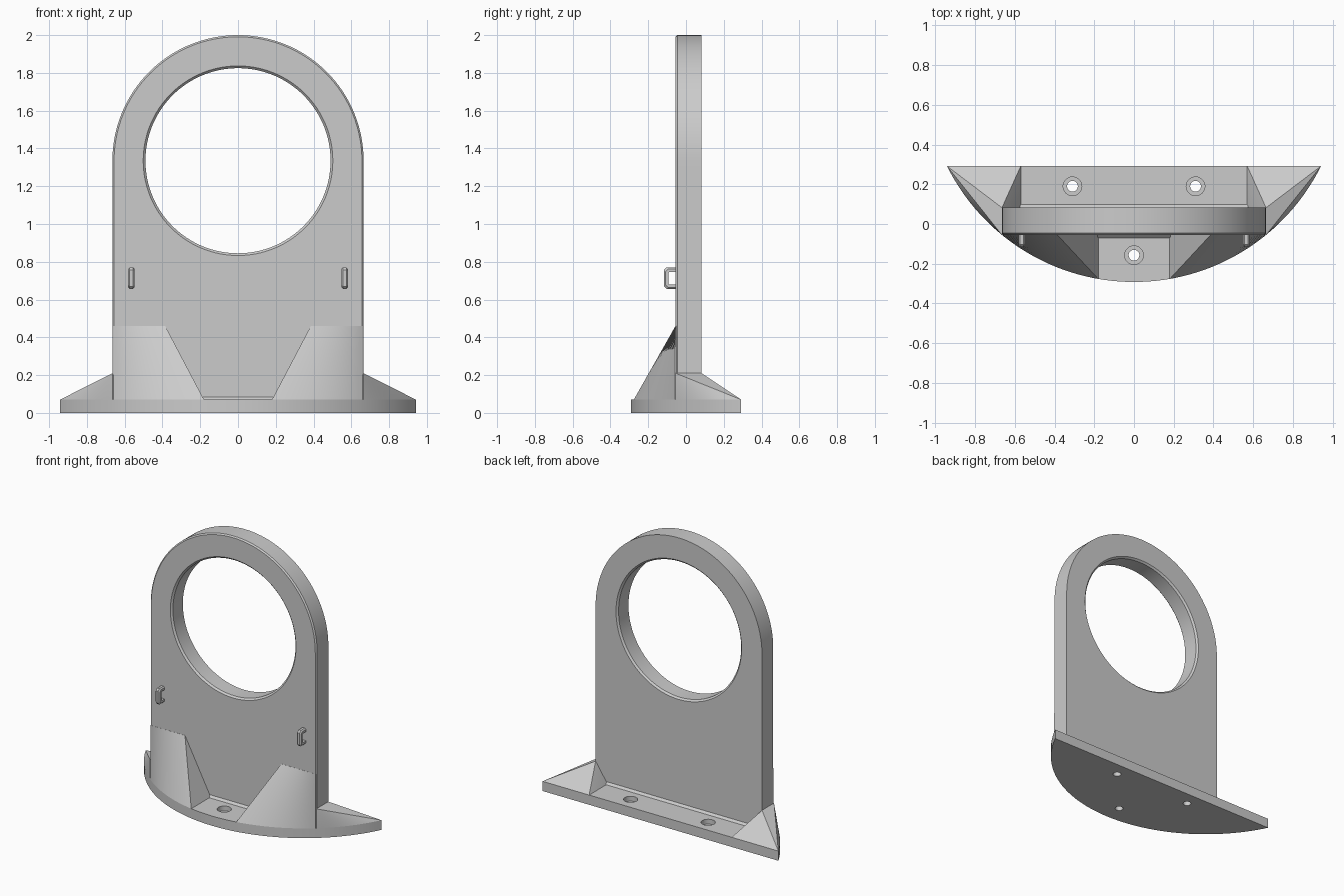
import bpy, bmesh, math

if "Cube" in bpy.data.objects:
    bpy.data.objects.remove(bpy.data.objects["Cube"])

R, CY = 1.052, 0.76            # base arc radius and centre
BACK, FLOOR = 0.292, 0.07      # rear edge, base thickness
W, CZ = 0.665, 1.335           # plate half width, ring centre height
YF, YB = -0.055, 0.082         # plate front and back


def arc_y(x):
    return CY - math.sqrt(R * R - x * x)


def finish(name, bm, smooth=True):
    bmesh.ops.recalc_face_normals(bm, faces=bm.faces)
    mesh = bpy.data.meshes.new(name)
    bm.to_mesh(mesh)
    bm.free()
    ob = bpy.data.objects.new(name, mesh)
    bpy.context.collection.objects.link(ob)
    if smooth:
        shade(ob)
    return ob


def activate(ob):
    bpy.ops.object.select_all(action='DESELECT')
    ob.select_set(True)
    bpy.context.view_layer.objects.active = ob


def shade(ob):
    activate(ob)
    bpy.ops.object.shade_smooth_by_angle(angle=math.radians(25))


def bridge(bm, rings, closed_rings=True, closed_loop=False):
    """Join rings of points with quads."""
    rows = [[bm.verts.new(p) for p in r] for r in rings]
    n, m = len(rows), len(rows[0])
    for i in range(n if closed_loop else n - 1):
        a, b = rows[i], rows[(i + 1) % n]
        for j in range(m if closed_rings else m - 1):
            k = (j + 1) % m
            bm.faces.new((a[j], a[k], b[k], b[j]))
    return rows


def prism(name, pts, offset):
    bm = bmesh.new()
    f = bm.faces.new([bm.verts.new(p) for p in pts])
    g = bmesh.ops.extrude_face_region(bm, geom=[f])['geom']
    bmesh.ops.translate(bm, vec=offset,
                        verts=[v for v in g if isinstance(v, bmesh.types.BMVert)])
    return finish(name, bm, False)


# Base: circular segment with three counterbored screw holes
half = math.asin(math.sqrt(R * R - (CY - BACK) ** 2) / R)
arc = [(R * math.sin(a), CY - R * math.cos(a))
       for a in (half * (2 * i / 64 - 1) for i in range(65))]
base = prism("base", [(x, y, 0) for x, y in arc], (0, 0, FLOOR))

bm = bmesh.new()
for hx, hy in ((-0.31, 0.19), (0.31, 0.19), (0, -0.157)):
    rows = bridge(bm, [[(hx + r * math.cos(t), hy + r * math.sin(t), z)
                        for t in (math.tau * i / 32 for i in range(32))]
                       for r, z in ((0.027, -0.1), (0.027, 0.035),
                                    (0.047, 0.035), (0.047, 0.2))])
    bm.faces.new(rows[0])
    bm.faces.new(rows[-1])
cutter = finish("screw_hole_cutter", bm, False)
cutter.hide_render = True
mod = base.modifiers.new("holes", 'BOOLEAN')
mod.operation = 'DIFFERENCE'
mod.solver = 'EXACT'
mod.object = cutter
activate(base)
bpy.ops.object.modifier_apply(modifier=mod.name)
bpy.data.objects.remove(cutter)
shade(base)

# Upright plate: arched outline around a chamfered round opening
low = CZ - 0.03
corner = math.atan2(low, W)
angles = sorted([math.tau * i / 128 for i in range(128)]
                + [math.pi + corner, math.tau - corner])


def outline(inset, y):
    s, pts = (W - inset) / W, []
    for t in angles:
        c, d = math.cos(t), math.sin(t)
        r = W if d >= -1e-6 else min(W / max(abs(c), 1e-6), low / abs(d))
        pts.append((r * c * s, y, CZ + r * d * (s if d > 0 else 1)))
    return pts


def circle(r, y):
    return [(r * math.cos(t), y, CZ + r * math.sin(t)) for t in angles]


bm = bmesh.new()
bridge(bm, [outline(0.009, YF), outline(0, YF + 0.009), outline(0, YB),
            circle(0.502, YB), circle(0.49, YB - 0.012),
            circle(0.49, YF + 0.012), circle(0.502, YF)], closed_loop=True)
finish("ring_plate", bm)

for side, s in (("left", -1), ("right", 1)):
    # Front gusset: ruled surface from base arc up to the plate
    bm = bmesh.new()
    rings = []
    for i in range(25):
        u = i / 24
        xb, xt = 0.18 + u * (0.66 - 0.18), 0.385 + u * (0.66 - 0.385)
        rings.append([(s * xb, arc_y(xb), FLOOR), (s * xt, YF - 0.001, 0.46),
                      (s * xt, YF + 0.02, 0.46), (s * xb, YF + 0.02, FLOOR)])
    rows = bridge(bm, rings)
    bm.faces.new(rows[0])
    bm.faces.new(rows[-1])
    finish(side + "_front_gusset", bm)

    # Side skirt: hull between base tip and plate flank
    pts = [(W, YF, 0.21), (W, YB, 0.21), (0.57, BACK, FLOOR),
           (0.57, YB, FLOOR), (0.6, YF + 0.03, FLOOR)]
    pts += [(x, y, FLOOR) for x, y in arc if x > W]
    pts.append((W, YF, FLOOR))
    bm = bmesh.new()
    for x, y, z in pts:
        bm.verts.new((s * x, y, z))
    hull = bmesh.ops.convex_hull(bm, input=bm.verts)
    loose = {g for g in hull['geom_interior'] + hull['geom_unused']
             if isinstance(g, bmesh.types.BMVert)}
    bmesh.ops.delete(bm, geom=list(loose), context='VERTS')
    finish(side + "_side_skirt", bm)

    # Small cable loop on the front face
    bm = bmesh.new()
    x, zc, w, c = s * 0.565, 0.713, 0.017, 0.008
    section = [(0, -w + c), (0, w - c), (c, w), (0.024, w),
               (0.024, -w), (c, -w)]
    path = []
    for d, dx in section:      # d = depth in from the outer surface
        h, y0, k = 0.057 - d, -0.117 + d, 0.014 if d < 0.02 else 0.004
        path.append([(x + dx, y, zc + z) for y, z in (
            (YF + 0.01, h), (y0 + k, h), (y0, h - k),
            (y0, k - h), (y0 + k, -h), (YF + 0.01, -h))])
    rows = bridge(bm, path, closed_rings=False, closed_loop=True)
    bm.faces.new([r[0] for r in rows])
    bm.faces.new([r[-1] for r in rows])
    finish(side + "_cable_loop", bm, False)

# Small fillet strips where the plate meets the base
for name, y, d, hw in (("front_fillet", YF, -0.015, 0.185),
                       ("back_fillet", YB, 0.015, 0.575)):
    prism(name, [(-hw, y, FLOOR), (-hw, y + d, FLOOR), (-hw, y, FLOOR + 0.015)],
          (2 * hw, 0, 0))
